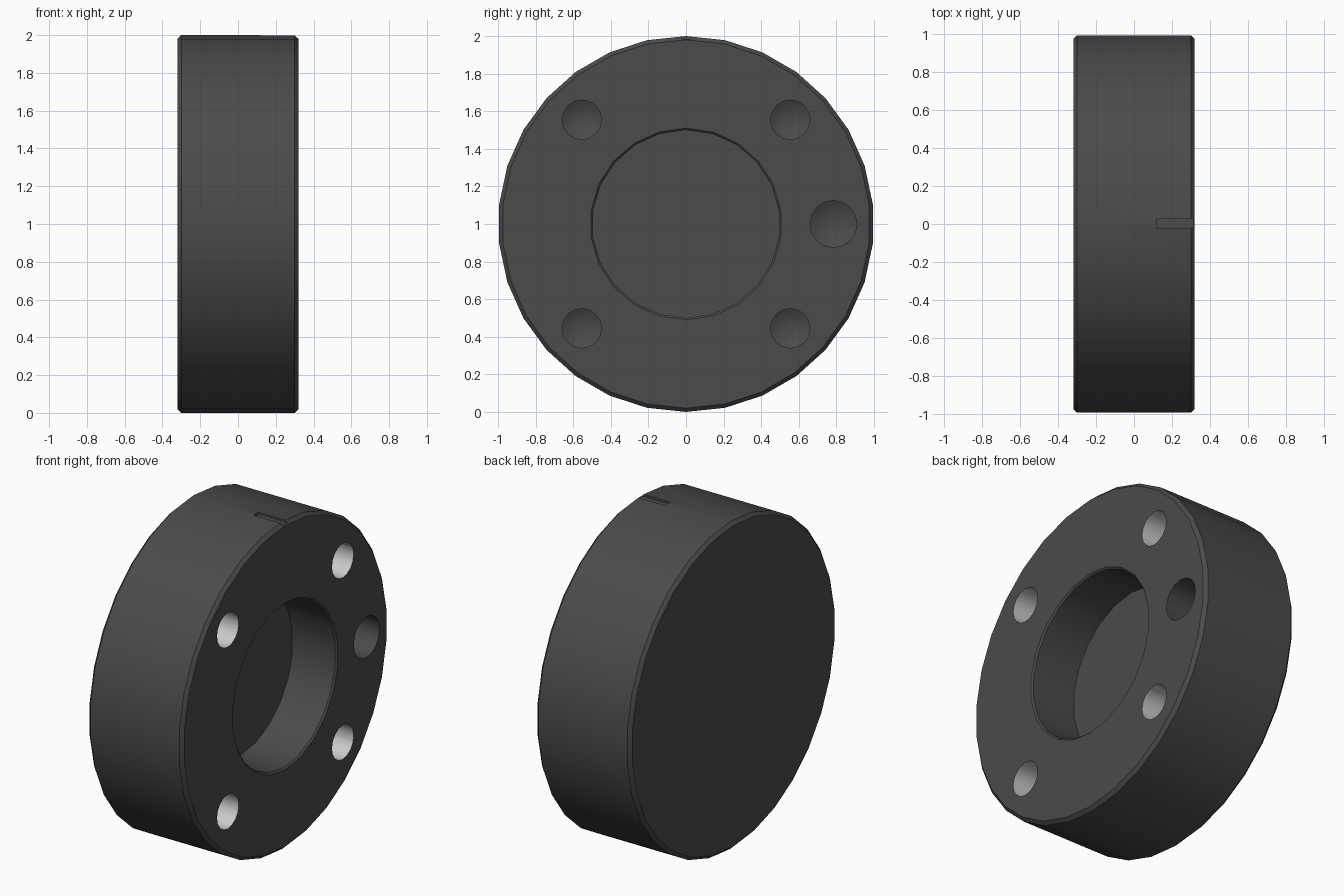
import bpy, bmesh
from math import sin, cos, pi, radians

if "Cube" in bpy.data.objects:
    bpy.data.objects.remove(bpy.data.objects["Cube"])


def material(name, value):
    m = bpy.data.materials.new(name)
    m.diffuse_color = (value, value, value, 1)
    m.use_nodes = True
    m.node_tree.nodes["Principled BSDF"].inputs["Base Color"].default_value = m.diffuse_color
    return m


MATS = [material("dark_grey", 0.07), material("light_grey", 0.8)]


def make_object(name, bm):
    bmesh.ops.recalc_face_normals(bm, faces=bm.faces[:])
    me = bpy.data.meshes.new(name)
    bm.to_mesh(me)
    bm.free()
    for m in MATS:
        me.materials.append(m)
    ob = bpy.data.objects.new(name, me)
    bpy.context.collection.objects.link(ob)
    return ob


def revolve(name, profile, sides, y=0.0, z=1.0, light_band=None):
    """Closed solid from (x, radius) points spun round an axis along x."""
    bm = bmesh.new()
    rings = []
    for x, r in profile:
        if r == 0:
            rings.append([bm.verts.new((x, y, z))] * sides)
        else:
            rings.append([bm.verts.new((x, y + r * sin(2 * pi * i / sides),
                                        z + r * cos(2 * pi * i / sides)))
                          for i in range(sides)])
    for k in range(len(rings) - 1):
        a, b = rings[k], rings[k + 1]
        for i in range(sides):
            j = (i + 1) % sides
            f = bm.faces.new(dict.fromkeys((a[i], a[j], b[j], b[i])))
            f.material_index = 1 if k == light_band else 0
    for k in (0, -1):
        if profile[k][1] > 0:
            bm.faces.new(rings[k])
    return make_object(name, bm)


# Chamfered disc
body = revolve("disc_body", [(-0.32, 0.98), (-0.30, 1.0), (0.30, 1.0), (0.32, 0.98)], 30)

# Central recess with a small chamfer at its mouth
cutters = [revolve("recess_cutter",
                   [(0.02, 0.5), (0.31, 0.5), (0.34, 0.53)], 22)]

# Four bolt holes with light walls and conical bottoms
for y in (-0.555, 0.555):
    for z in (0.445, 1.555):
        cutters.append(revolve("bolt_hole_cutter",
                               [(-0.06, 0), (0.0, 0.105), (0.4, 0.105)], 16, y, z, 1))

# Larger locating hole
cutters.append(revolve("locating_hole_cutter",
                       [(-0.07, 0), (0.0, 0.125), (0.4, 0.125)], 16, 0.785, 1.0))

# Shallow index notch on the rim
bm = bmesh.new()
bmesh.ops.create_cube(bm, size=1)
bmesh.ops.scale(bm, vec=(0.28, 0.05, 0.1), verts=bm.verts[:])
bmesh.ops.translate(bm, vec=(0.26, 0.005, 2.035), verts=bm.verts[:])
cutters.append(make_object("notch_cutter", bm))

# Cut everything out of the disc
bpy.context.view_layer.objects.active = body
body.select_set(True)
for c in cutters:
    c.hide_render = True
    mod = body.modifiers.new("cut", 'BOOLEAN')
    mod.operation = 'DIFFERENCE'
    mod.solver = 'EXACT'
    mod.material_mode = 'INDEX'
    mod.object = c
    bpy.ops.object.modifier_apply(modifier=mod.name)
    bpy.data.objects.remove(c)

bpy.ops.object.shade_smooth_by_angle(angle=radians(30))
